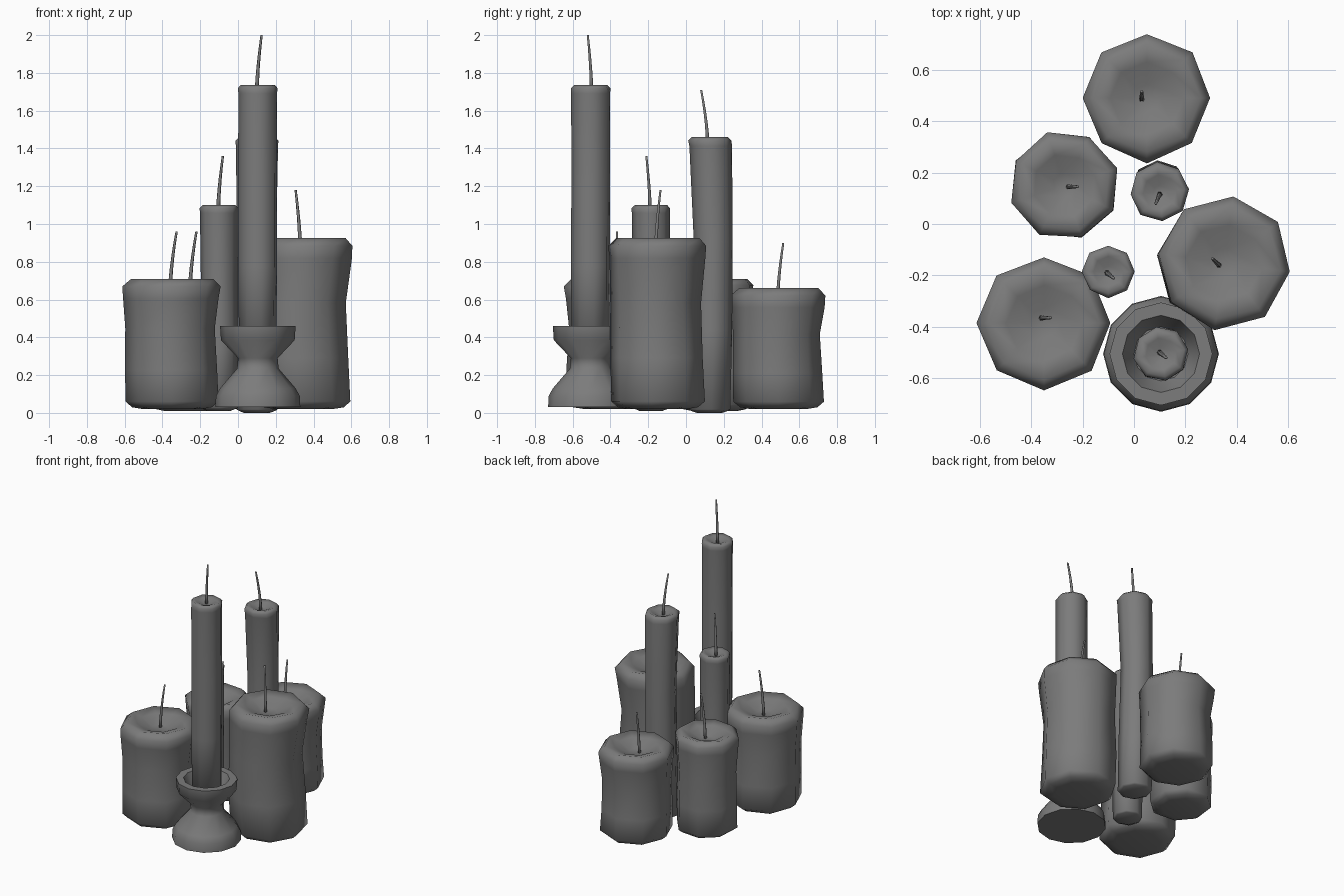
import bpy, bmesh, math, random
from mathutils import Vector

random.seed(4)
cube = bpy.data.objects.get("Cube")
if cube:
    bpy.data.objects.remove(cube, do_unlink=True)

grey = bpy.data.materials.new("matte grey")
grey.use_nodes = True
COLOUR = (0.2, 0.2, 0.2, 1)
grey.diffuse_color = COLOUR
grey.node_tree.nodes["Principled BSDF"].inputs["Base Color"].default_value = COLOUR


def loft(name, rings, sides, phase=0.0, wobble=0.0, angle=180):
    """Skin rings of (centre, radius) into a closed shape."""
    bm = bmesh.new()
    loops = []
    for centre, radius in rings:
        loop = []
        for i in range(sides):
            a = phase + math.tau * i / sides
            r = radius * (1 + random.uniform(-wobble, wobble))
            loop.append(bm.verts.new(Vector(centre) + Vector((r * math.cos(a), r * math.sin(a), 0))))
        loops.append(loop)
    for low, high in zip(loops, loops[1:]):
        for i in range(sides):
            j = (i + 1) % sides
            bm.faces.new((low[i], low[j], high[j], high[i]))
    bm.faces.new(loops[0][::-1])
    bm.faces.new(loops[-1])
    mesh = bpy.data.meshes.new(name)
    bm.to_mesh(mesh)
    bm.free()
    mesh.materials.append(grey)
    obj = bpy.data.objects.new(name, mesh)
    bpy.context.collection.objects.link(obj)
    bpy.ops.object.select_all(action='DESELECT')
    obj.select_set(True)
    bpy.context.view_layer.objects.active = obj
    bpy.ops.object.shade_smooth_by_angle(angle=math.radians(angle))
    return obj


def candle(name, x, y, radius, bottom, top, base, tip, phase=0, waist=0.95, bend=(0, 0), dish=0.06):
    """Worn wax body with a rounded foot, soft rim and dished top, plus a bent wick."""
    edge = radius * 0.16
    h = top - bottom
    profile = [  # height, radius factor, share of the sideways bend
        (bottom, 0.6, 0), (bottom + 0.01, 0.84, 0), (bottom + edge, 0.97, 0),
        (bottom + h * 0.3, (1 + waist) / 2, 0.6), (bottom + h * 0.62, waist, 1),
        (top - edge * 2.6, 1.0, 0.2), (top - edge, 1.02, 0),
        (top, 0.86, 0), (top - dish * 0.3, 0.58, 0), (top - dish, 0.22, 0)]
    rings = [((x + bend[0] * s, y + bend[1] * s, z), radius * f) for z, f, s in profile]
    loft(name, rings, 8, math.radians(phase), 0.018)

    # Wick: a thin tube curving towards its tip
    start = Vector((*base, top - dish - 0.01))
    end = Vector(tip)
    wick = []
    for k in range(6):
        t = k / 5
        p = start.lerp(end, t)
        p.x = base[0] + (end.x - base[0]) * t ** 1.6
        p.y = base[1] + (end.y - base[1]) * t ** 1.6
        wick.append((p, 0.011 - 0.005 * t))
    loft(name + "_wick", wick, 6)


# Wide pillar candles
candle("back_pillar", 0.05, 0.49, 0.245, 0.02, 0.66, (0.03, 0.485), (0.03, 0.515, 0.9),
       0, 0.93, (0, -0.01))
candle("left_pillar", -0.27, 0.15, 0.21, 0.01, 0.71, (-0.255, 0.145), (-0.22, 0.145, 0.96), 18, 0.94)
candle("right_pillar", 0.35, -0.15, 0.256, 0.02, 0.925, (0.33, -0.16), (0.305, -0.135, 1.18),
       -8, 0.94, (-0.02, -0.01))
candle("front_pillar", -0.35, -0.385, 0.253, 0.02, 0.71, (-0.36, -0.365), (-0.325, -0.365, 0.96),
       0, 0.94, (-0.01, 0))

# Slim candles
candle("back_slim_candle", 0.1, 0.125, 0.113, 0.0, 1.46, (0.1, 0.115), (0.085, 0.08, 1.71),
       5, 0.92, (0, 0.02), 0.03)
candle("middle_slim_candle", -0.1, -0.185, 0.1, 0.01, 1.1, (-0.105, -0.19), (-0.08, -0.21, 1.36),
       0, 0.97, dish=0.025)
candle("tall_candle", 0.105, -0.505, 0.105, 0.36, 1.735, (0.1, -0.5), (0.125, -0.52, 2.0),
       10, 1.0, dish=0.025)

# Turned holder under the tall candle
holder = [(0.225, 0.03), (0.222, 0.09), (0.2, 0.13), (0.11, 0.235), (0.105, 0.29), (0.195, 0.385),
          (0.2, 0.46), (0.15, 0.46), (0.125, 0.4), (0.105, 0.36)]
loft("candle_holder", [((0.105, -0.505, z), r) for r, z in holder], 12, angle=50)
